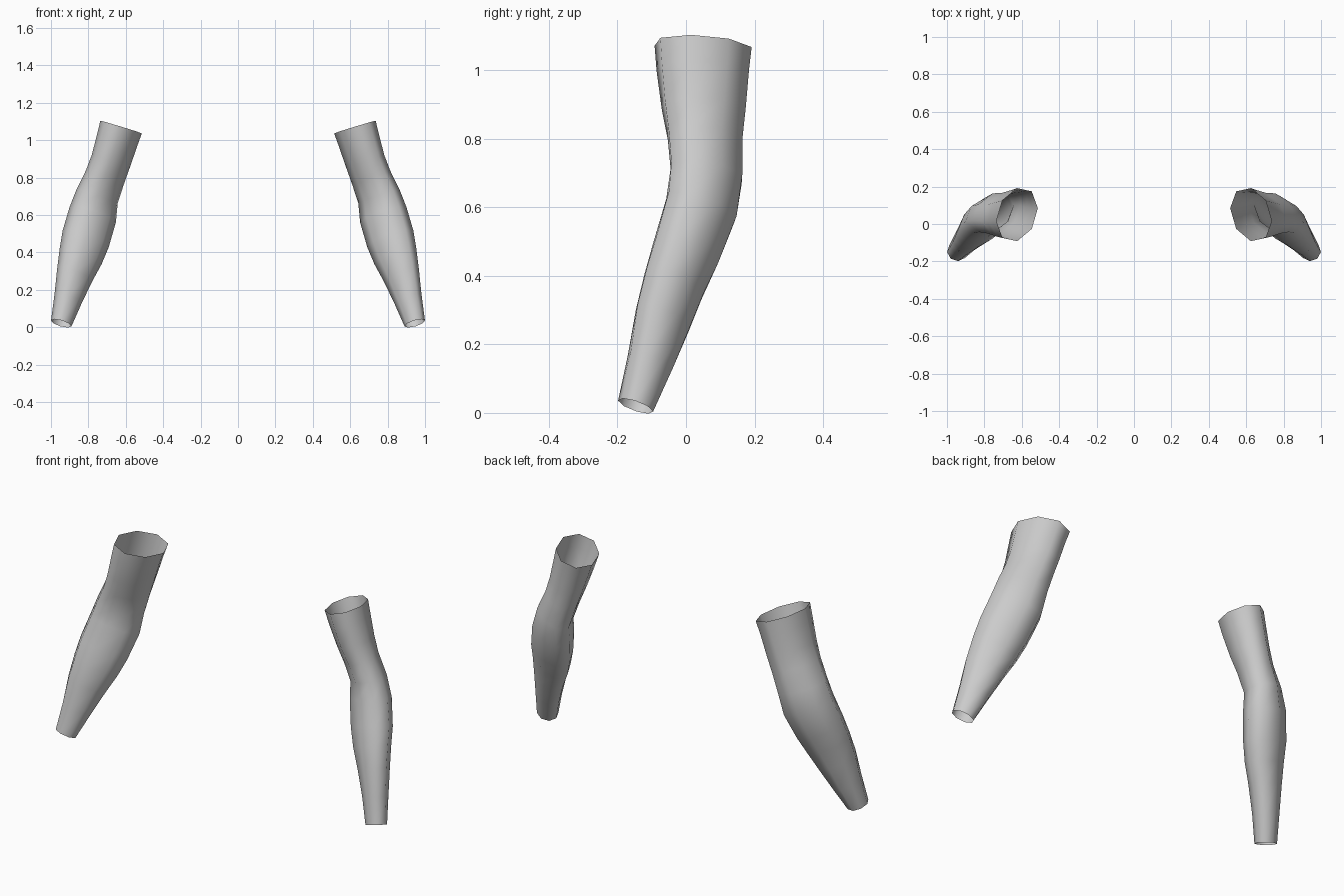
import bpy
import bmesh
import math
from mathutils import Vector

cube = bpy.data.objects.get("Cube")
if cube:
    bpy.data.objects.remove(cube)

# One flat grey for both arms
grey = bpy.data.materials.new("light_grey")
grey.use_nodes = True
colour = (0.6, 0.6, 0.6, 1)
grey.diffuse_color = colour
grey.node_tree.nodes["Principled BSDF"].inputs["Base Color"].default_value = colour

SIDES = 8
# Wrist to shoulder: centre x, y, z, half width in x, in y, diagonal skew
RINGS = [
    (.945, -.147, .02, .059, .057, -.14),
    (.909, -.104, .15, .079, .075, -.3),
    (.873, -.066, .28, .104, .094, -.38),
    (.841, -.034, .38, .125, .104, -.38),
    (.815, .0, .47, .136, .113, -.36),
    (.777, .045, .60, .135, .117, -.36),
    (.753, .06, .70, .122, .113, -.38),
    (.712, .056, .80, .116, .116, -.34),
    (.679, .052, .89, .113, .128, -.28),
    (.646, .049, 1.0, .117, .139, -.24),
    (.625, .05, 1.07, .121, .146, -.24),
]


def ring_points(i):
    """Skewed oval, tilted square to the limb's centre line."""
    x, y, z, hx, hy, skew = RINGS[i]
    below = Vector(RINGS[max(i - 1, 0)][:3])
    above = Vector(RINGS[min(i + 1, len(RINGS) - 1)][:3])
    axis = (above - below).normalized()
    points = []
    for k in range(SIDES):
        t = math.tau * k / SIDES
        flat = Vector((hx * math.cos(t),
                       hy * (skew * math.cos(t) + math.sqrt(1 - skew ** 2) * math.sin(t)), 0))
        points.append(Vector((x, y, z)) + flat - axis * flat.dot(axis))
    return points


def make_arm(name, side):
    bm = bmesh.new()
    loops = []
    for i in range(len(RINGS)):
        loops.append([bm.verts.new((p.x * side, p.y, p.z)) for p in ring_points(i)])
    # Open-ended skin between neighbouring rings
    for low, high in zip(loops, loops[1:]):
        for k in range(SIDES):
            n = (k + 1) % SIDES
            quad = [low[k], low[n], high[n], high[k]]
            face = bm.faces.new(quad if side > 0 else quad[::-1])
            face.smooth = True
    mesh = bpy.data.meshes.new(name)
    bm.to_mesh(mesh)
    bm.free()
    mesh.materials.append(grey)
    obj = bpy.data.objects.new(name, mesh)
    bpy.context.collection.objects.link(obj)


make_arm("left_arm", 1)
make_arm("right_arm", -1)
